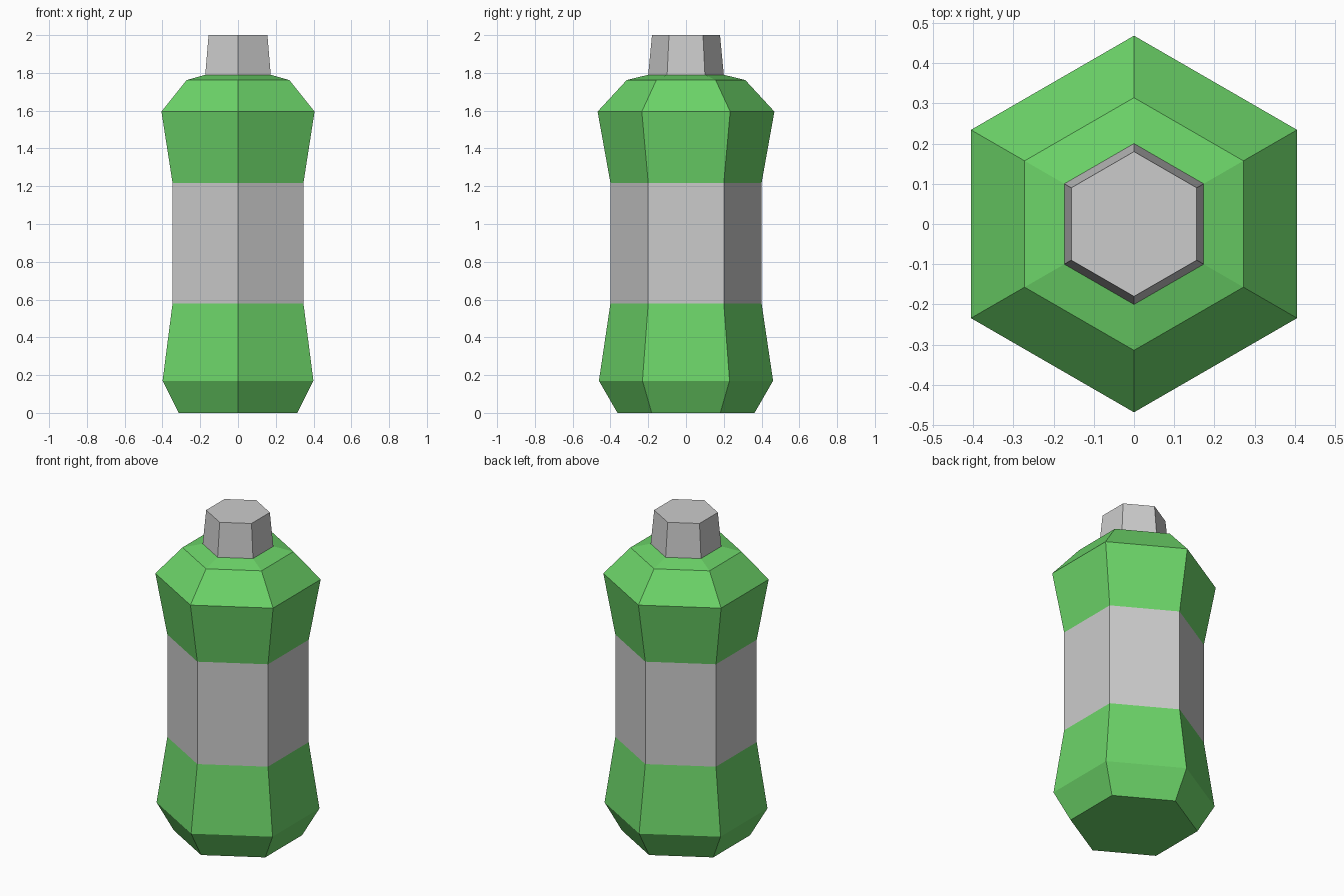
import bpy, bmesh
from math import cos, sin, pi

if "Cube" in bpy.data.objects:
    bpy.data.objects.remove(bpy.data.objects["Cube"])

SIDES = 6

green = bpy.data.materials.new("green")
green.diffuse_color = (0.15, 0.66, 0.14, 1)
green.use_nodes = True
green.node_tree.nodes["Principled BSDF"].inputs["Base Color"].default_value = green.diffuse_color


def hex_part(name, profile, mat=None, cap_bottom=False, cap_top=False):
    """Stack hexagonal rings from (radius, z) pairs, corners on +y and -y."""
    bm = bmesh.new()
    rings = [[bm.verts.new((r * cos(pi / 2 + 2 * pi * i / SIDES),
                            r * sin(pi / 2 + 2 * pi * i / SIDES), z))
              for i in range(SIDES)] for r, z in profile]
    for low, high in zip(rings, rings[1:]):
        for i in range(SIDES):
            j = (i + 1) % SIDES
            bm.faces.new((low[i], low[j], high[j], high[i]))
    if cap_bottom:
        bm.faces.new(rings[0][::-1])
    if cap_top:
        bm.faces.new(rings[-1])
    mesh = bpy.data.meshes.new(name)
    bm.to_mesh(mesh)
    bm.free()
    if mat:
        mesh.materials.append(mat)
    obj = bpy.data.objects.new(name, mesh)
    bpy.context.collection.objects.link(obj)
    return obj


# Flared base with closed underside
hex_part("bottle_base", [(0.363, 0), (0.461, 0.17), (0.40, 0.58)], green, cap_bottom=True)
# Straight grey band round the waist
hex_part("label_band", [(0.40, 0.58), (0.40, 1.217)])
# Flared upper body and shoulder
hex_part("bottle_shoulder", [(0.40, 1.217), (0.468, 1.595), (0.314, 1.762), (0.20, 1.79)], green)
# Tapered cap
hex_part("cap", [(0.20, 1.79), (0.18, 2.0)], cap_top=True)
